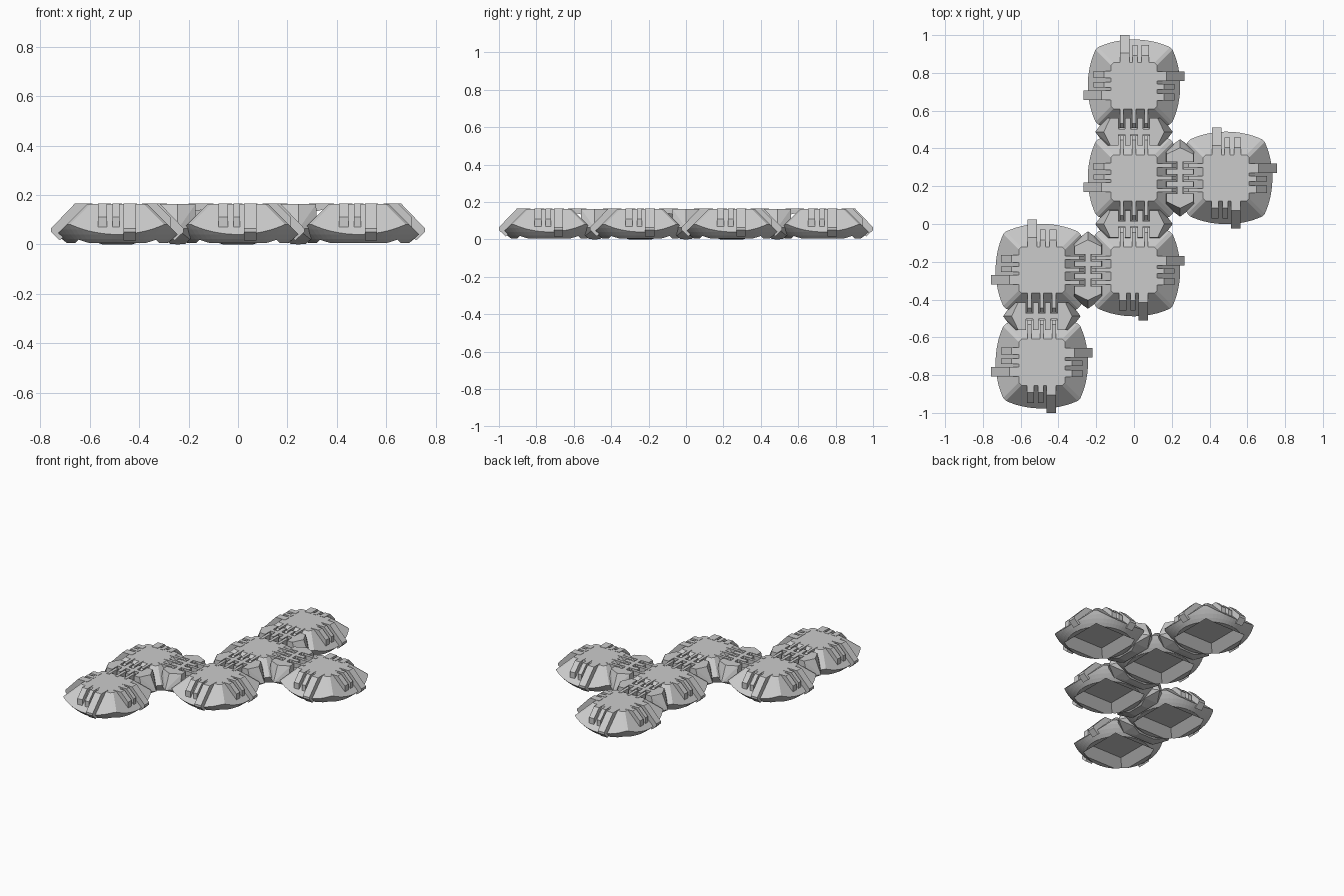
import bpy, bmesh, math
from mathutils import Matrix, Vector

if "Cube" in bpy.data.objects:
    bpy.data.objects.remove(bpy.data.objects["Cube"])

PITCH, APEX, R = 0.488, 0.285, 0.346
CELLS = [(0, 1.5), (0, 0.5), (0, -0.5), (1, 0.5), (-1, -0.5), (-1, -1.5)]


def make_obj(name, bm):
    bmesh.ops.recalc_face_normals(bm, faces=bm.faces[:])
    me = bpy.data.meshes.new(name)
    bm.to_mesh(me)
    bm.free()
    ob = bpy.data.objects.new(name, me)
    bpy.context.collection.objects.link(ob)
    return ob


def hull(bm, pts, mat=Matrix()):
    tmp = bmesh.new()
    for p in pts:
        tmp.verts.new(mat @ Vector(p))
    res = bmesh.ops.convex_hull(tmp, input=tmp.verts[:])
    bmesh.ops.dissolve_limit(tmp, angle_limit=0.01, verts=tmp.verts[:], edges=tmp.edges[:])
    me = bpy.data.meshes.new("tmp")
    tmp.to_mesh(me)
    tmp.free()
    bm.from_mesh(me)
    bpy.data.meshes.remove(me)


def extrude(bm, profile, t, w, mat=Matrix()):
    """Profile in (outward, z), extruded sideways around t."""
    rings = [[bm.verts.new(mat @ Vector((u, s, z))) for u, z in profile]
             for s in (t - w / 2, t + w / 2)]
    bm.faces.new(rings[0])
    bm.faces.new(rings[1][::-1])
    n = len(profile)
    for i in range(n):
        j = (i + 1) % n
        bm.faces.new((rings[0][i], rings[1][i], rings[1][j], rings[0][j]))


def octagon(h, z, k=0.014):
    return [(sx * a, sy * b, z) for sx in (-1, 1) for sy in (-1, 1)
            for a, b in ((h, h - k), (h - k, h))]


def boolean(ob, cutter, op):
    m = ob.modifiers.new("cut", 'BOOLEAN')
    m.object, m.operation, m.solver = cutter, op, 'EXACT'
    bpy.context.view_layer.objects.active = ob
    bpy.ops.object.modifier_apply(modifier=m.name)
    bpy.data.objects.remove(cutter)


# Segment body: chamfered 45 degree frustum cut by the ball surface
bm = bmesh.new()
hull(bm, octagon(0.122, 0.163) + octagon(0.28, 0.005))
body = make_obj("segment_body", bm)
bm = bmesh.new()
bmesh.ops.create_uvsphere(bm, u_segments=64, v_segments=40, radius=R,
                          matrix=Matrix.Translation((0, 0, APEX)))
boolean(body, make_obj("ball_cutter", bm), 'INTERSECT')
# Square tapered recess underneath
bm = bmesh.new()
hull(bm, [(x * h, y * h, z) for x in (-1, 1) for y in (-1, 1)
          for h, z in ((0.19, -0.015), (0.115, 0.06))])
boolean(body, make_obj("recess_cutter", bm), 'DIFFERENCE')

# Rib profiles on the sloped sides
LATCH = [(0.10, 0.165), (0.172, 0.165), (0.268, 0.065), (0.268, 0.05),
         (0.232, 0.016), (0.20, 0.05), (0.10, 0.15)]
SHORT = [(0.10, 0.165), (0.16, 0.165), (0.215, 0.11), (0.215, 0.06), (0.10, 0.15)]
FINGER = [(0.10, 0.165), (0.20, 0.165), (0.225, 0.14), (0.225, 0.115), (0.19, 0.13), (0.10, 0.15)]

ribs = bmesh.new()
bars = []
for i, (cx, cy) in enumerate(CELLS):
    ob = body if i == 0 else body.copy()
    if i:
        bpy.context.collection.objects.link(ob)
    ob.location = (cx * PITCH, cy * PITCH, 0)
    for q, (dx, dy) in enumerate(((1, 0), (0, 1), (-1, 0), (0, -1))):
        mat = Matrix.Translation(ob.location) @ Matrix.Rotation(q * math.pi / 2, 4, 'Z')
        if (cx + dx, cy + dy) in CELLS:
            # Hinge side: pairs of thin fingers
            for t in (-0.065, 0, 0.065):
                extrude(ribs, FINGER, t, 0.02, mat)
            if q < 2:
                bars.append(mat @ Matrix.Translation((PITCH / 2, 0, 0)))
        else:
            # Free side: one latch and two short ribs
            extrude(ribs, LATCH, 0.05, 0.05, mat)
            extrude(ribs, SHORT, -0.005, 0.028, mat)
            extrude(ribs, SHORT, -0.06, 0.038, mat)
make_obj("latch_ribs", ribs)

# Hinge bars filling the valley between neighbouring segments
half = [(0.072, 0.125, 0.163), (0, 0.16, 0.163), (0.075, 0.15, 0.07),
        (0, 0.205, 0.06), (0.05, 0.12, 0.02), (0.03, 0.06, 0.002), (0, 0.06, 0)]
bm = bmesh.new()
hull(bm, [(sx * x, sy * y, z) for x, y, z in half for sx in (-1, 1) for sy in (-1, 1)])
bar = make_obj("hinge_bar", bm)
bm = bmesh.new()
for t in (-0.065, 0, 0.065):
    for s in (-1, 1):
        a, b = s * 0.014, s * 0.1
        extrude(bm, [(a, 0.06), (b, 0.06), (b, 0.2), (a, 0.2)], t, 0.036)
boolean(bar, make_obj("slot_cutter", bm), 'DIFFERENCE')
for i, mat in enumerate(bars):
    ob = bar if i == 0 else bar.copy()
    if i:
        bpy.context.collection.objects.link(ob)
    ob.matrix_world = mat
